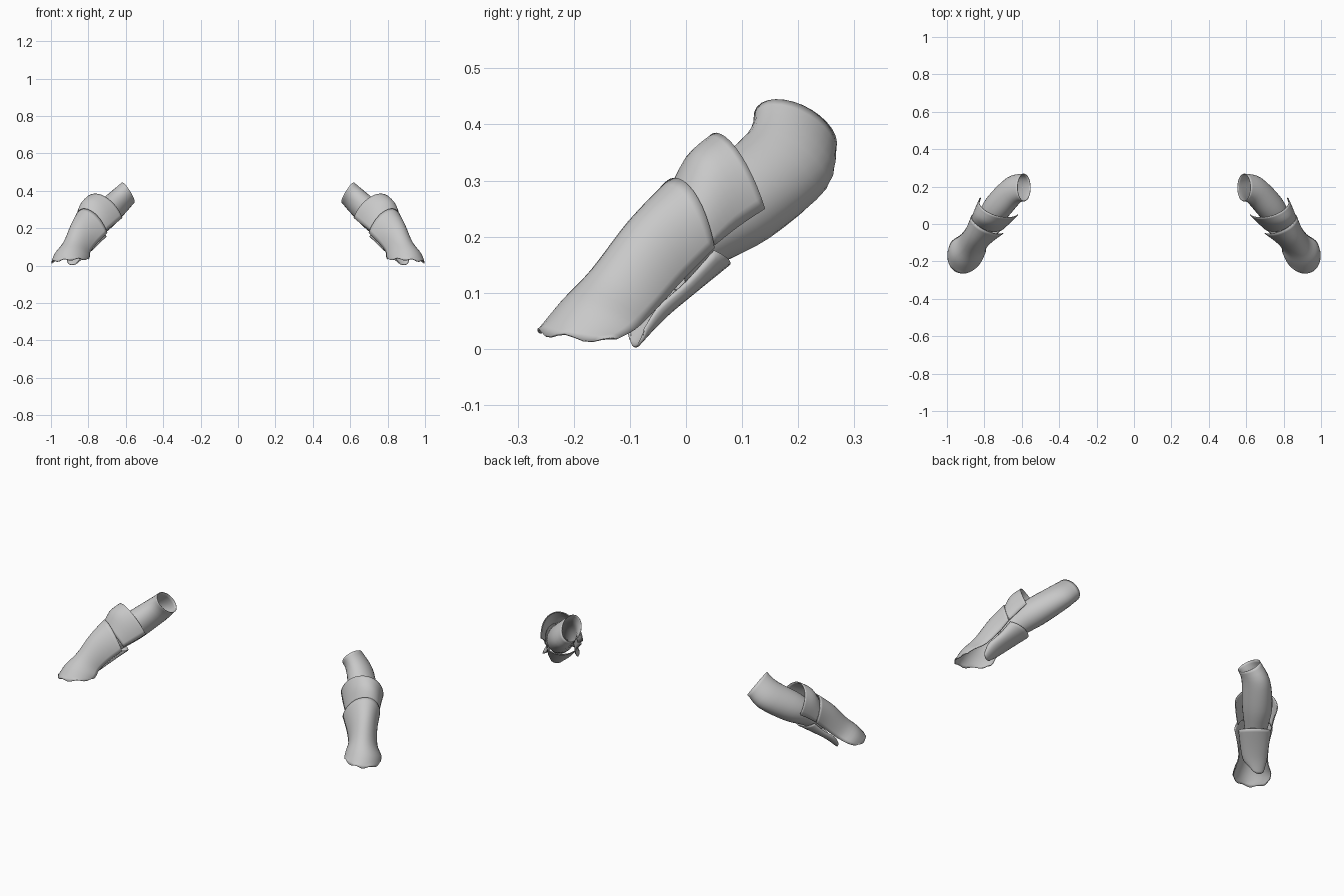
import bpy, bmesh, math
from mathutils import Vector as V

if "Cube" in bpy.data.objects:
    bpy.data.objects.remove(bpy.data.objects["Cube"])

steel = bpy.data.materials.new("grey_steel")
steel.diffuse_color = (0.58, 0.58, 0.58, 1)
steel.use_nodes = True
steel.node_tree.nodes["Principled BSDF"].inputs["Base Color"].default_value = steel.diffuse_color


def arc(inner, crown, outer):
    """Half-ellipse section through three points: centre and two half axes."""
    i, t, o = V(inner), V(crown), V(outer)
    c = (i + o) / 2
    return c, o - c, t - c


def spline(p0, p1, p2, p3, t):
    return 0.5 * (2 * p1 + (p2 - p0) * t + (2 * p0 - 5 * p1 + 4 * p2 - p3) * t * t
                  + (3 * p1 - p0 - 3 * p2 + p3) * t ** 3)


def loft(name, sections, closed=False, segs=20, steps=4, thick=0.005, scallop=0.0):
    """Skin elliptical sections smoothly, thicken and mirror to the other arm."""
    rows = []
    n = len(sections)
    for k in range(n - 1):
        q = [sections[max(0, min(n - 1, k + d))] for d in (-1, 0, 1, 2)]
        for s in range(steps + (k == n - 2)):
            rows.append([spline(q[0][j], q[1][j], q[2][j], q[3][j], s / steps) for j in range(3)])
    bm = bmesh.new()
    grid = []
    sweep = 2 * math.pi if closed else math.pi
    count = segs if closed else segs + 1
    for r, (c, a, b) in enumerate(rows):
        ring = []
        for m in range(count):
            th = sweep * m / segs
            p = c + a * math.cos(th) + b * math.sin(th)
            if r == len(rows) - 1:
                p.z += scallop * math.cos(8 * th)
            ring.append(bm.verts.new(p))
        grid.append(ring)
    for r in range(len(grid) - 1):
        for m in range(segs):
            m2 = (m + 1) % count
            bm.faces.new((grid[r][m], grid[r][m2], grid[r + 1][m2], grid[r + 1][m]))
    bmesh.ops.recalc_face_normals(bm, faces=bm.faces)
    me = bpy.data.meshes.new(name)
    bm.to_mesh(me)
    bm.free()
    me.materials.append(steel)
    ob = bpy.data.objects.new(name, me)
    bpy.context.collection.objects.link(ob)
    sol = ob.modifiers.new("thickness", 'SOLIDIFY')
    sol.thickness = thick
    sol.offset = 0
    mir = ob.modifiers.new("other_arm", 'MIRROR')
    mir.use_axis = (True, False, False)
    mir.use_mirror_merge = False
    bpy.ops.object.select_all(action='DESELECT')
    ob.select_set(True)
    bpy.context.view_layer.objects.active = ob
    bpy.ops.object.shade_smooth_by_angle(angle=math.radians(40))
    return ob


# Arm sleeve: full tube from the open elbow end down into the forearm
loft("arm_sleeve", [
    (V((0.588, 0.195, 0.39)), V((0.01, 0.07, -0.01)), V((0.033, -0.02, 0.053))),
    (V((0.645, 0.18, 0.335)), V((0.04, 0.06, -0.01)), V((0.035, -0.04, 0.055))),
    (V((0.73, 0.09, 0.255)), V((0.055, 0.05, -0.005)), V((0.03, -0.04, 0.06))),
    (V((0.79, 0.01, 0.19)), V((0.045, 0.035, 0)), V((0.025, -0.03, 0.045))),
    (V((0.83, -0.04, 0.14)), V((0.04, 0.03, 0)), V((0.02, -0.025, 0.035))),
], closed=True, segs=28, thick=0.003)

# Elbow guard: flared cuff tucked under the forearm guard
loft("elbow_guard", [
    arc((0.62, 0.05, 0.255), (0.765, 0.055, 0.383), (0.82, 0.14, 0.25)),
    arc((0.66, 0.01, 0.222), (0.803, 0.012, 0.345), (0.837, 0.092, 0.218)),
    arc((0.705, -0.03, 0.19), (0.825, -0.02, 0.275), (0.855, 0.05, 0.185)),
])

# Forearm guard: long shell flaring over the back of the hand
loft("forearm_guard", [
    arc((0.70, -0.05, 0.175), (0.82, -0.02, 0.303), (0.86, 0.05, 0.18)),
    arc((0.755, -0.09, 0.12), (0.865, -0.09, 0.232), (0.88, 0.0, 0.13)),
    arc((0.79, -0.125, 0.075), (0.90, -0.16, 0.142), (0.92, -0.055, 0.07)),
    arc((0.795, -0.15, 0.045), (0.925, -0.215, 0.085), (0.97, -0.09, 0.035)),
    arc((0.802, -0.165, 0.032), (0.93, -0.262, 0.03), (0.99, -0.13, 0.014)),
], scallop=0.005)

# Underarm plate: tapers to a point at the inside of the wrist
loft("underarm_plate", [
    arc((0.71, -0.03, 0.165), (0.755, 0.065, 0.147), (0.85, 0.05, 0.175)),
    arc((0.765, -0.08, 0.105), (0.81, 0.0, 0.095), (0.875, 0.0, 0.12)),
    arc((0.81, -0.11, 0.06), (0.855, -0.05, 0.05), (0.905, -0.05, 0.075)),
    arc((0.85, -0.10, 0.03), (0.89, -0.09, 0.004), (0.91, -0.075, 0.035)),
], segs=14)
